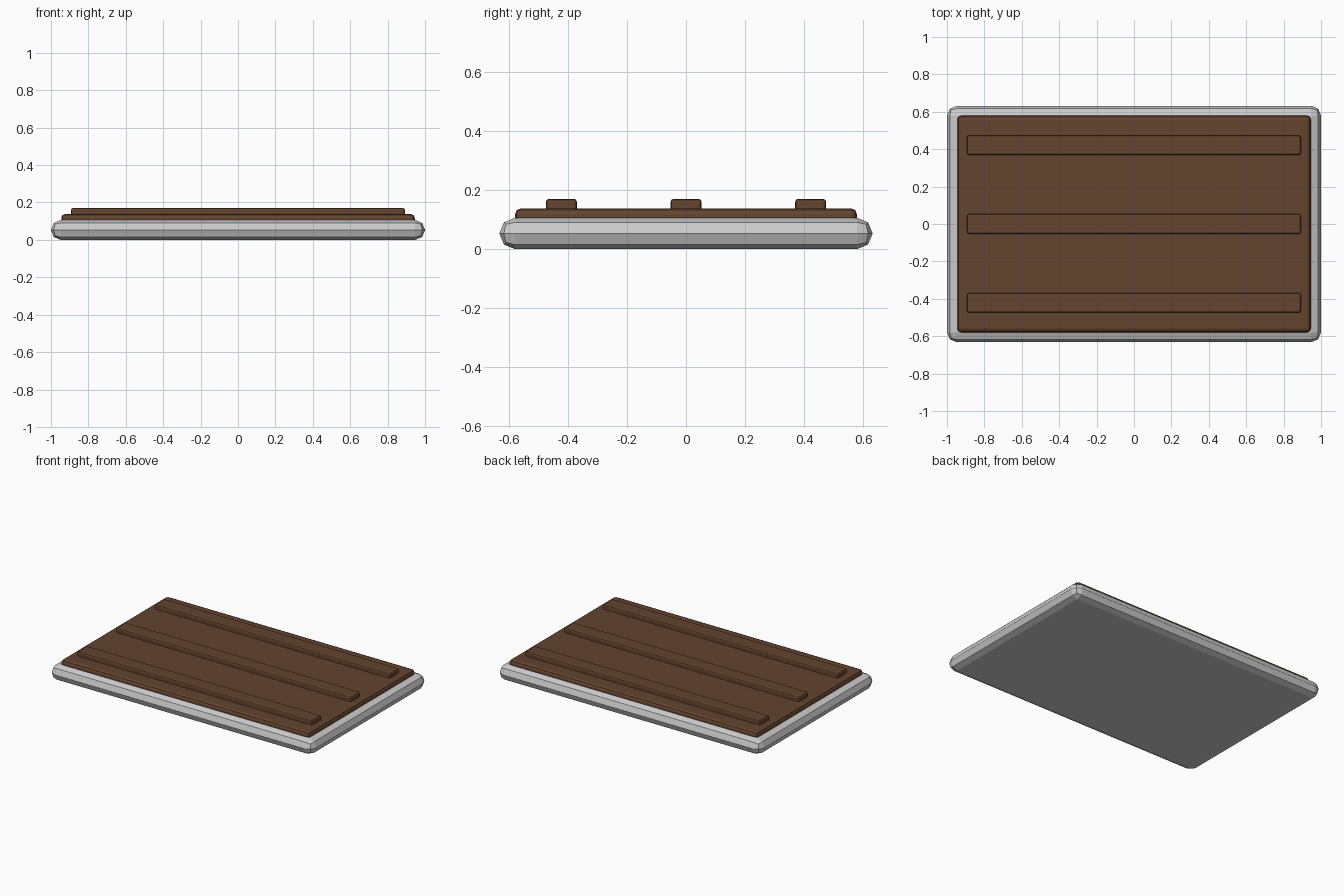
import bpy

cube = bpy.data.objects.get("Cube")
if cube:
    bpy.data.objects.remove(cube, do_unlink=True)


def material(name, color):
    mat = bpy.data.materials.new(name)
    mat.use_nodes = True
    mat.diffuse_color = color
    mat.node_tree.nodes["Principled BSDF"].inputs["Base Color"].default_value = color
    return mat


def rounded_slab(name, mat, size, bottom, top, y=0, bevel=0.02, segments=2):
    """Box from bottom to top with bevelled edges."""
    bpy.ops.mesh.primitive_cube_add(size=1, location=(0, y, (bottom + top) / 2))
    obj = bpy.context.object
    obj.name = name
    obj.scale = (size[0], size[1], top - bottom)
    bpy.ops.object.transform_apply(location=False, rotation=False, scale=True)
    mod = obj.modifiers.new("rounded edges", "BEVEL")
    mod.width = bevel
    mod.segments = segments
    mod.limit_method = "NONE"
    obj.data.materials.append(mat)
    return obj


grey = material("light grey", (0.6, 0.6, 0.6, 1))
brown = material("dark brown", (0.125, 0.058, 0.028, 1))

# Base frame with fully rounded rim
rounded_slab("base_frame", grey, (2.0, 1.264), 0, 0.106, bevel=0.0525)

# Panel set into the frame
rounded_slab("top_panel", brown, (1.89, 1.158), 0.075, 0.138, bevel=0.02)

# Raised slats running along the panel
for label, y in (("front", -0.422), ("middle", 0), ("back", 0.422)):
    rounded_slab(label + "_slat", brown, (1.786, 0.105), 0.118, 0.17, y, bevel=0.01)
